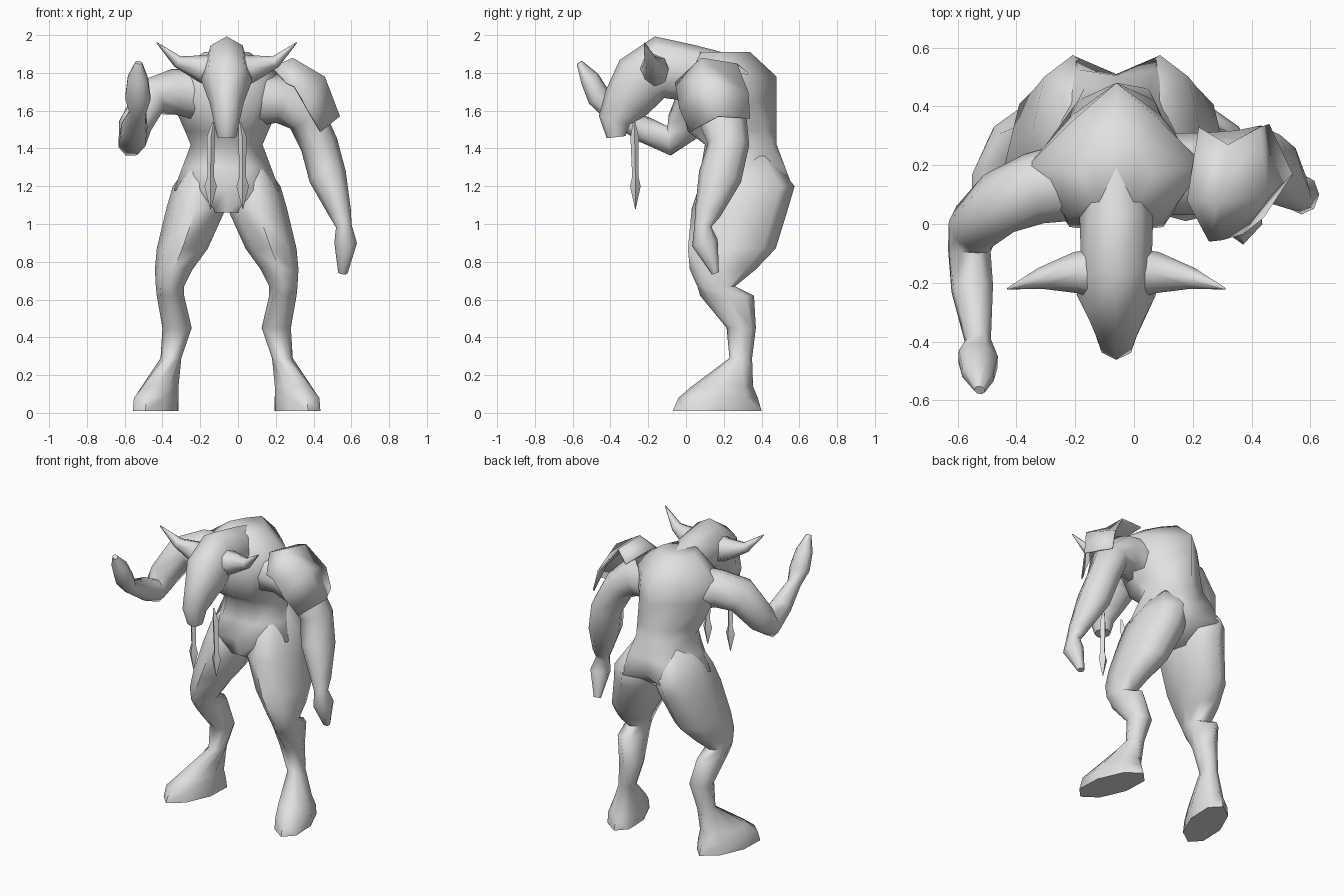
import bpy, bmesh, math
from mathutils import Vector

CX = -0.06  # body symmetry plane
grey = bpy.data.materials.new("plain_grey")
grey.diffuse_color = (0.75, 0.75, 0.75, 1)


def finish(name, bm, angle=60):
    bmesh.ops.recalc_face_normals(bm, faces=bm.faces)
    me = bpy.data.meshes.new(name)
    bm.to_mesh(me)
    bm.free()
    me.materials.append(grey)
    me.shade_smooth()
    me.set_sharp_from_angle(angle=math.radians(angle))
    ob = bpy.data.objects.new(name, me)
    bpy.context.collection.objects.link(ob)
    return ob


def skin(name, rings, angle=60):
    """Join rings of points into one capped surface."""
    bm = bmesh.new()
    vs = [[bm.verts.new(p) for p in r] for r in rings]
    n = len(vs[0])
    for a, b in zip(vs, vs[1:]):
        for i in range(n):
            j = (i + 1) % n
            bm.faces.new((a[i], a[j], b[j], b[i]))
    bm.faces.new(vs[0])
    bm.faces.new(vs[-1])
    return finish(name, bm, angle)


def slices(name, rows, n=8, mirror=False):
    """Level sections: x0, x1, y0, y1, z, shear of x along y."""
    rings = []
    for x0, x1, y0, y1, z, sh in rows:
        ring = []
        for i in range(n):
            t = 2 * math.pi * i / n
            dy = math.sin(t) * (y1 - y0) / 2
            x = (x0 + x1) / 2 + math.cos(t) * (x1 - x0) / 2 + sh * dy
            ring.append((2 * CX - x if mirror else x, (y0 + y1) / 2 + dy, z))
        rings.append(ring)
    return skin(name, rings, 70)


def tube(name, pts, side, n=8, angle=60, mirror=False):
    """Sections square to a path: x, y, z, radius along side, other radius."""
    c = [Vector(p[:3]) for p in pts]
    rings = []
    for i, p in enumerate(pts):
        t = (c[min(i + 1, len(c) - 1)] - c[max(i - 1, 0)]).normalized()
        u = Vector(side)
        u = (u - t * u.dot(t)).normalized()
        v = t.cross(u)
        ring = [c[i] + u * math.cos(a) * p[3] + v * math.sin(a) * p[4]
                for a in (2 * math.pi * k / n for k in range(n))]
        if mirror:
            ring = [Vector((2 * CX - q.x, q.y, q.z)) for q in ring]
        rings.append(ring)
    return skin(name, rings, angle)


# Torso half sections: z, front y, front corner, side, back corner, spine y
torso = [
    (1.06, 0.10, 0.08, 0.10, 0.08, 0.25, 0.05, 0.38, 0.36),
    (1.18, 0.06, 0.15, 0.07, 0.28, 0.22, 0.14, 0.57, 0.51),
    (1.30, 0.08, 0.12, 0.09, 0.235, 0.24, 0.13, 0.525, 0.505),
    (1.42, 0.10, 0.10, 0.11, 0.19, 0.26, 0.11, 0.46, 0.48),
    (1.49, 0.01, 0.12, 0.03, 0.22, 0.22, 0.13, 0.42, 0.48),
    (1.65, -0.03, 0.16, -0.01, 0.29, 0.20, 0.15, 0.37, 0.48),
    (1.78, 0.01, 0.17, 0.02, 0.30, 0.20, 0.15, 0.35, 0.48),
    (1.91, 0.06, 0.08, 0.08, 0.12, 0.17, 0.07, 0.26, 0.34)]
rings = []
for z, fy, ax, ay, sx, sy, bx, by, ky in torso:
    half = [(ax, ay), (sx, sy), (bx, by)]
    ring = [(0, fy)] + half + [(0, ky)] + [(-x, y) for x, y in reversed(half)]
    rings.append([(CX + x, y, z) for x, y in ring])
skin("torso", rings, 70)

# Legs: buttock, thigh, knee, hock and splayed foot
leg = [
    (0.01, 0.11, 0.17, 0.45, 1.36, 0),
    (-0.05, 0.225, 0.07, 0.575, 1.20, 0),
    (-0.055, 0.26, 0.03, 0.54, 1.08, 0),
    (0.04, 0.31, 0.01, 0.475, 0.87, 0),
    (0.12, 0.32, 0.02, 0.37, 0.76, 0),
    (0.165, 0.315, 0.06, 0.26, 0.67, 0),
    (0.165, 0.31, 0.075, 0.36, 0.62, 0),
    (0.125, 0.28, 0.215, 0.37, 0.45, 0),
    (0.18, 0.29, 0.23, 0.35, 0.29, 0),
    (0.195, 0.39, 0.03, 0.355, 0.14, -0.2),
    (0.195, 0.43, -0.04, 0.38, 0.08, -0.24),
    (0.20, 0.43, -0.07, 0.40, 0.01, -0.24)]
for m in (False, True):
    slices("left_leg" if m else "right_leg", leg, mirror=m)

# Head with long muzzle, from neck to nose
tube("head", [
    (CX, 0.22, 1.78, 0.10, 0.12),
    (CX, 0.02, 1.80, 0.125, 0.15),
    (CX, -0.14, 1.83, 0.12, 0.165),
    (CX, -0.24, 1.76, 0.135, 0.155),
    (CX, -0.32, 1.64, 0.09, 0.125),
    (CX, -0.38, 1.55, 0.07, 0.085),
    (CX, -0.37, 1.46, 0.05, 0.05)], (1, 0, 0))

# Horns and hanging tassels
for m, s in ((False, "right"), (True, "left")):
    tube(s + "_horn", [
        (CX + 0.05, -0.17, 1.81, 0.09, 0.10),
        (CX + 0.14, -0.165, 1.825, 0.07, 0.07),
        (CX + 0.26, -0.185, 1.86, 0.036, 0.032),
        (CX + 0.37, -0.22, 1.96, 0.003, 0.003)], (0, 1, 0), mirror=m)
    tube(s + "_tassel", [
        (CX + 0.07, -0.275, 1.54, 0.006, 0.006),
        (CX + 0.083, -0.272, 1.46, 0.022, 0.022),
        (CX + 0.085, -0.268, 1.25, 0.017, 0.017),
        (CX + 0.085, -0.268, 1.20, 0.033, 0.028),
        (CX + 0.085, -0.268, 1.08, 0.002, 0.002)], (1, 0, 0), n=4, mirror=m)

# Hanging arm with closed hand
tube("hanging_arm", [
    (0.06, 0.17, 1.66, 0.14, 0.15),
    (0.24, 0.17, 1.66, 0.14, 0.13),
    (0.36, 0.19, 1.57, 0.13, 0.105),
    (0.43, 0.225, 1.42, 0.11, 0.10),
    (0.475, 0.18, 1.25, 0.115, 0.10),
    (0.54, 0.115, 1.06, 0.07, 0.06),
    (0.56, 0.09, 0.99, 0.045, 0.042),
    (0.57, 0.10, 0.90, 0.07, 0.06),
    (0.555, 0.155, 0.74, 0.02, 0.025)], (0, 1, 0))

# Raised arm bent at the elbow, hand turned up
tube("raised_arm", [
    (-0.18, 0.15, 1.68, 0.14, 0.14),
    (-0.34, 0.12, 1.70, 0.125, 0.12),
    (-0.46, 0.07, 1.67, 0.10, 0.12),
    (-0.545, -0.01, 1.52, 0.09, 0.10),
    (-0.56, -0.09, 1.44, 0.075, 0.085),
    (-0.55, -0.22, 1.50, 0.075, 0.07),
    (-0.53, -0.40, 1.59, 0.045, 0.045),
    (-0.53, -0.46, 1.67, 0.075, 0.06),
    (-0.53, -0.51, 1.77, 0.06, 0.05),
    (-0.525, -0.565, 1.855, 0.02, 0.015)], (-0.85, 0.3, 0.4))

# Shoulder guard: curved open shell, rows run from neck to upper arm
guard = [
    [(0.255, -0.06, 1.75), (0.18, 0.08, 1.83), (0.22, 0.33, 1.80)],
    [(0.30, -0.055, 1.73), (0.29, 0.08, 1.88), (0.32, 0.27, 1.85)],
    [(0.37, -0.035, 1.61), (0.46, 0.09, 1.78), (0.43, 0.33, 1.70)],
    [(0.44, 0.02, 1.49), (0.54, 0.17, 1.57), (0.46, 0.34, 1.56)]]
bm = bmesh.new()
g = [[bm.verts.new(p) for p in row] for row in guard]
for a, b in zip(g, g[1:]):
    for i in range(2):
        bm.faces.new((a[i], b[i], b[i + 1], a[i + 1]))
shell = finish("shoulder_guard", bm, 80)
thick = shell.modifiers.new("thickness", "SOLIDIFY")
thick.thickness = 0.01
